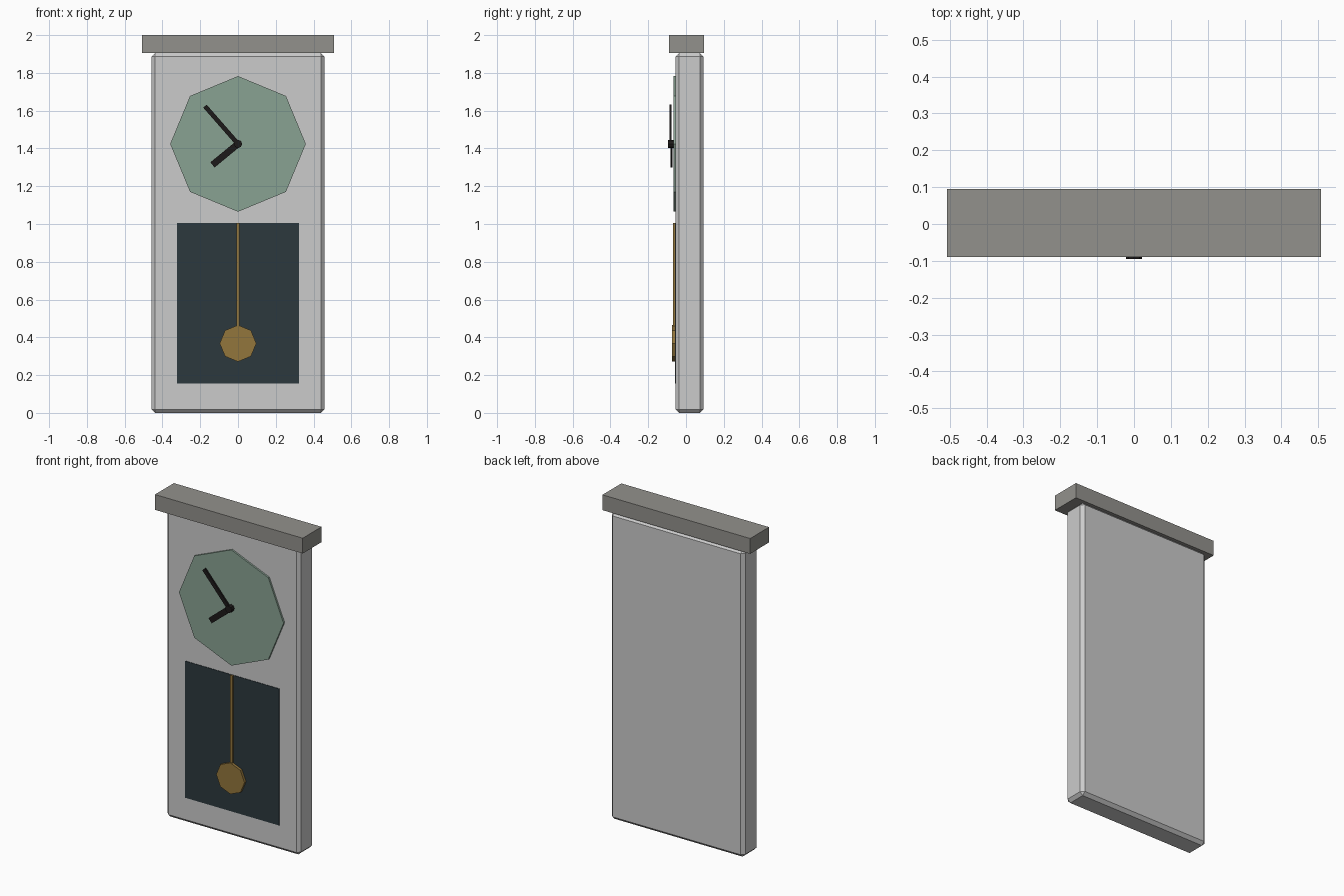
import bpy, bmesh, math
from mathutils import Matrix, Vector

if "Cube" in bpy.data.objects:
    bpy.data.objects.remove(bpy.data.objects["Cube"])


def material(name, rgb):
    m = bpy.data.materials.new(name)
    m.diffuse_color = (*rgb, 1)
    m.use_nodes = True
    m.node_tree.nodes["Principled BSDF"].inputs["Base Color"].default_value = m.diffuse_color
    return m


GREY = material("dark_grey", (0.29, 0.285, 0.265))
GREEN = material("dial_green", (0.25, 0.36, 0.29))
GLASS = material("dark_glass", (0.025, 0.04, 0.048))
BRASS = material("brass", (0.29, 0.18, 0.045))
BLACK = material("black", (0.012, 0.01, 0.01))


def finish(name, bm, mat):
    mesh = bpy.data.meshes.new(name)
    bm.to_mesh(mesh)
    bm.free()
    ob = bpy.data.objects.new(name, mesh)
    bpy.context.collection.objects.link(ob)
    if mat:
        mesh.materials.append(mat)
    return ob


def box(name, lo, hi, mat=None):
    lo, hi = Vector(lo), Vector(hi)
    bm = bmesh.new()
    bmesh.ops.create_cube(bm, size=1, matrix=Matrix.Translation((lo + hi) / 2)
                          @ Matrix.Diagonal((*(hi - lo), 1)))
    return finish(name, bm, mat)


def disc(name, z, r, y0, y1, mat):
    # octagonal prism facing the front, one corner straight up
    bm = bmesh.new()
    bmesh.ops.create_cone(bm, cap_ends=True, segments=8, radius1=r, radius2=r, depth=y1 - y0,
                          matrix=Matrix.Translation((0, (y0 + y1) / 2, z))
                          @ Matrix.Rotation(math.pi / 2, 4, 'X'))
    return finish(name, bm, mat)


DIAL_Z = 1.424


def hand(name, tip_x, tip_z, width, y0, y1):
    # bar from the dial centre to the tip
    dx, dz = tip_x, tip_z - DIAL_Z
    ob = box(name, (-width / 2, y0, 0), (width / 2, y1, math.hypot(dx, dz)), BLACK)
    ob.data.transform(Matrix.Translation((0, 0, DIAL_Z))
                      @ Matrix.Rotation(math.atan2(dx, dz), 4, 'Y'))


# case with chamfered edges, and top cap
case = box("case", (-0.458, -0.055, 0), (0.458, 0.092, 1.905))
bevel = case.modifiers.new("chamfer", 'BEVEL')
bevel.width = 0.019
bevel.segments = 1
box("top_cap", (-0.507, -0.09, 1.905), (0.507, 0.095, 2.0), GREY)

# dial, hands and hub
disc("dial", DIAL_Z, 0.359, -0.066, -0.054, GREEN)
hand("minute_hand", -0.175, 1.624, 0.024, -0.088, -0.078)
hand("hour_hand", -0.135, 1.313, 0.035, -0.081, -0.071)
disc("hub", DIAL_Z, 0.022, -0.095, -0.066, BLACK)

# pendulum window, rod and bob
box("window", (-0.322, -0.058, 0.156), (0.322, -0.054, 1.004), GLASS)
box("pendulum_rod", (-0.009, -0.068, 0.40), (0.009, -0.057, 1.004), BRASS)
disc("pendulum_bob", 0.368, 0.097, -0.075, -0.059, BRASS)
